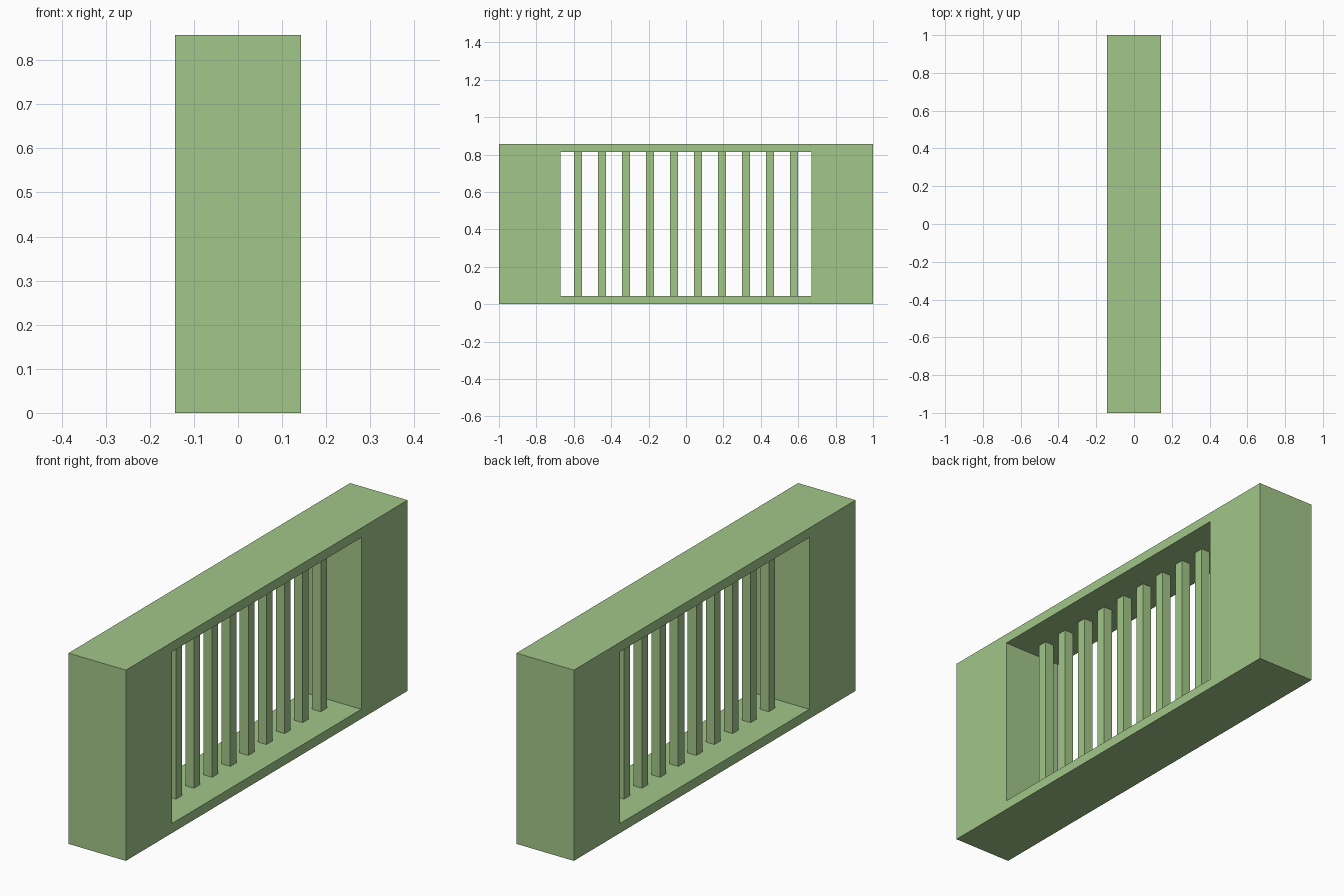
import bpy, bmesh

if "Cube" in bpy.data.objects:
    bpy.data.objects.remove(bpy.data.objects["Cube"])

U = 1 / 7                      # module of the design
DEPTH, HEIGHT = 1 * U, 6 * U   # half depth, full height
OPEN_Y, RIM = 4.7 * U, 0.3 * U # half width of opening, rim thickness
BARS, PITCH, BAR = 10, 0.9 * U, 0.3 * U

green = bpy.data.materials.new("green_paint")
green.diffuse_color = (0.36, 0.57, 0.25, 1)
green.use_nodes = True
green.node_tree.nodes["Principled BSDF"].inputs["Base Color"].default_value = green.diffuse_color


def add_object(name, bm):
    bmesh.ops.recalc_face_normals(bm, faces=bm.faces)
    mesh = bpy.data.meshes.new(name)
    bm.to_mesh(mesh)
    bm.free()
    mesh.materials.append(green)
    obj = bpy.data.objects.new(name, mesh)
    bpy.context.collection.objects.link(obj)
    return obj


def rectangle(bm, x, y, z0, z1):
    return [bm.verts.new((x, a, b)) for a, b in ((-y, z0), (y, z0), (y, z1), (-y, z1))]


# Frame: block with a rectangular opening right through it
bm = bmesh.new()
loops = []
for x in (-DEPTH, DEPTH):
    loops.append((rectangle(bm, x, 1, 0, HEIGHT),
                  rectangle(bm, x, OPEN_Y, RIM, HEIGHT - RIM)))
(outer_l, inner_l), (outer_r, inner_r) = loops
for a, b in ((outer_l, inner_l), (outer_r, inner_r), (outer_l, outer_r), (inner_l, inner_r)):
    for i in range(4):
        j = (i + 1) % 4
        bm.faces.new((a[i], a[j], b[j], b[i]))
add_object("frame", bm)

# Row of square upright bars across the opening
for i in range(BARS):
    bm = bmesh.new()
    bmesh.ops.create_cube(bm, size=1)
    bmesh.ops.scale(bm, vec=(BAR, BAR, HEIGHT - 2 * RIM), verts=bm.verts)
    bar = add_object(f"bar_{i + 1}", bm)
    bar.location = (0, (i - (BARS - 1) / 2) * PITCH, HEIGHT / 2)
